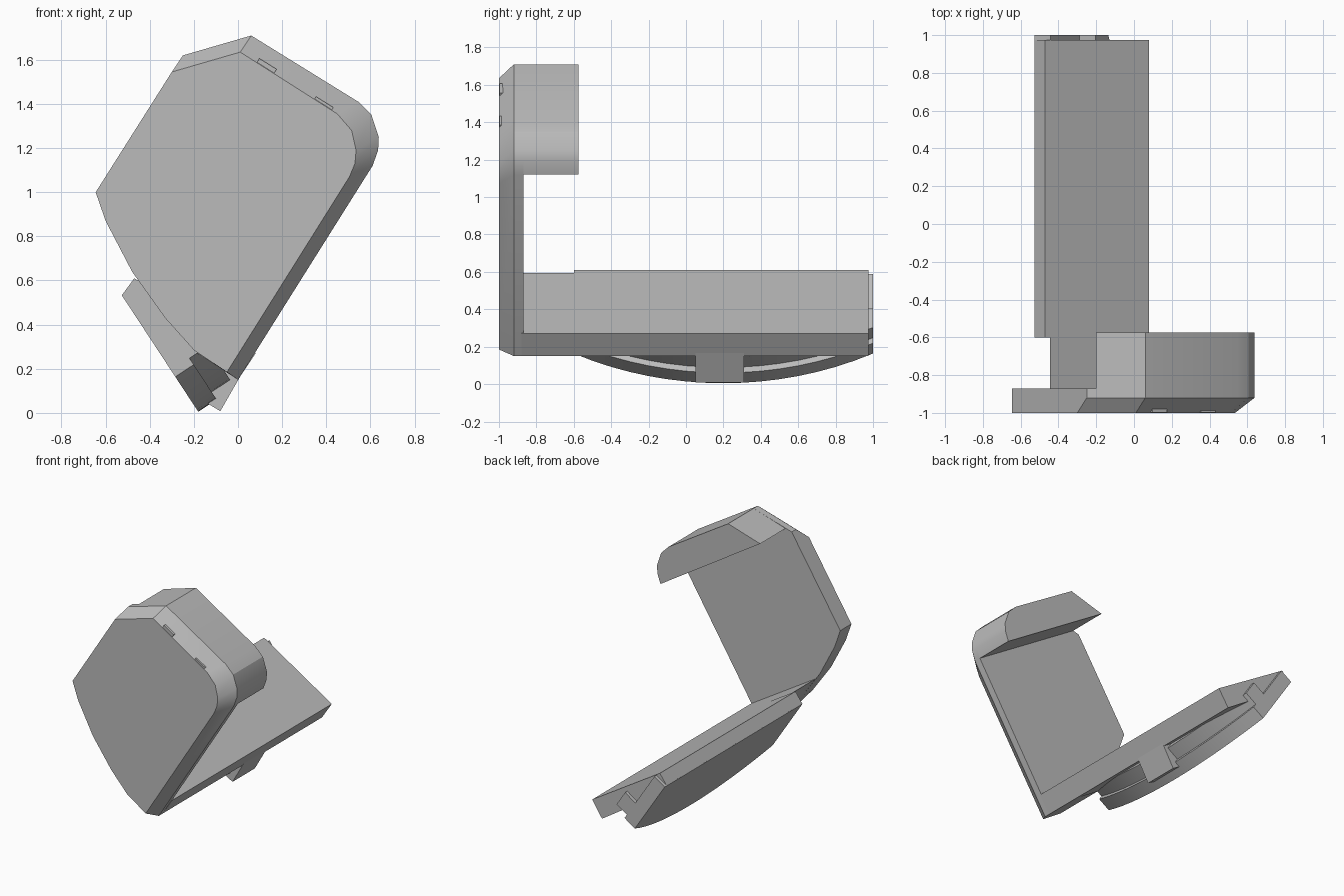
import bpy, bmesh, math
from mathutils import Vector

cube = bpy.data.objects.get("Cube")
if cube:
    bpy.data.objects.remove(cube)

grey = bpy.data.materials.new("plain grey")
grey.use_nodes = True
COLOUR = (0.5, 0.5, 0.5, 1)
grey.diffuse_color = COLOUR
grey.node_tree.nodes["Principled BSDF"].inputs["Base Color"].default_value = COLOUR


def loft(name, rings):
    """Skin equal-length closed rings of 3D points and cap both ends."""
    bm = bmesh.new()
    loops = [[bm.verts.new(p) for p in ring] for ring in rings]
    n = len(loops[0])
    for a, b in zip(loops, loops[1:]):
        for i in range(n):
            j = (i + 1) % n
            bm.faces.new((a[i], a[j], b[j], b[i]))
    bm.faces.new(loops[0])
    bm.faces.new(loops[-1])
    bmesh.ops.remove_doubles(bm, verts=bm.verts, dist=0.0005)
    bmesh.ops.recalc_face_normals(bm, faces=bm.faces)
    mesh = bpy.data.meshes.new(name)
    bm.to_mesh(mesh)
    bm.free()
    mesh.materials.append(grey)
    obj = bpy.data.objects.new(name, mesh)
    bpy.context.collection.objects.link(obj)
    bpy.ops.object.select_all(action="DESELECT")
    obj.select_set(True)
    bpy.context.view_layer.objects.active = obj
    bpy.ops.object.shade_smooth_by_angle(angle=math.radians(24))
    return obj


def ring(profile, y):
    return [(x, y, z) for x, z in profile]


def prism(name, profile, y0, y1):
    return loft(name, [ring(profile, y0), ring(profile, y1)])


# Front plate, chamfered along its right and top edges
rounded = [(.61, 1.12), (.635, 1.19), (.638, 1.25), (.605, 1.35), (.545, 1.41)]
rounded_front = [(.505, 1.07), (.53, 1.13), (.535, 1.19), (.515, 1.28), (.45, 1.355)]
left_edge = [(-.645, 1.0), (-.6, .87), (-.48, .64), (-.33, .43), (-.2, .285)]
outline = [(0, .15)] + rounded + [(.06, 1.71), (-.25, 1.62)] + left_edge
front = [(-.05, .185)] + rounded_front + [(.01, 1.635), (-.3, 1.545)] + left_edge
loft("front_plate", [ring(front, -1), ring(outline, -.92), ring(outline, -.87)])

# Overhanging lip along the top of the plate
prism("top_lip", rounded + [(.06, 1.71), (-.2, 1.632)], -.9, -.575)

# Small raised keys on the chamfer
along, up = Vector((.85, -.53)), Vector((.53, .85))
for name, centre in (("left_key", (.375, 1.38)), ("right_key", (.118, 1.553))):
    c = Vector(centre)
    corners = [c + along * a * .046 + up * b * .034
               for a, b in ((-1, -1), (1, -1), (1, 1), (-1, 1))]
    prism(name, corners, -.998, -.955)

# Long slab, narrower next to the plate
prism("slab_root", [(.08, .27), (-.445, .593), (-.33, .43), (-.2, .285), (0, .15)], -.88, -.59)
prism("long_slab", [(.08, .27), (-.47, .61), (-.525, .535), (-.475, .46), (0, .15)], -.6, .975)

# Tilted curved fin under the slab, in two stepped layers
base = Vector((-.18, 0, .005))
rise = Vector((-.549, 0, .836))
across = Vector((.836, 0, .549))
RADIUS, MIDDLE, STEPS = 1.78, .2, 16


def fin_layer(name, inset, top, start, end):
    ys = [-.6 + 1.6 * i / STEPS for i in range(STEPS + 1)]
    points = [(y, RADIUS - math.sqrt(RADIUS ** 2 - (y - MIDDLE) ** 2) + inset) for y in ys]
    points += [(1, top), (-.6, top)]
    loft(name, [[base + rise * r + across * d + Vector((0, y, 0)) for y, r in points]
                for d in (start, end)])


fin_layer("fin_outer", 0, .632, 0, .1)
fin_layer("fin_inner", .035, .35, .09, .2)

# Block hanging under the slab
prism("lower_tab", [(.01, .165), (-.08, .008), (-.17, .062), (-.08, .22)], .05, .31)
